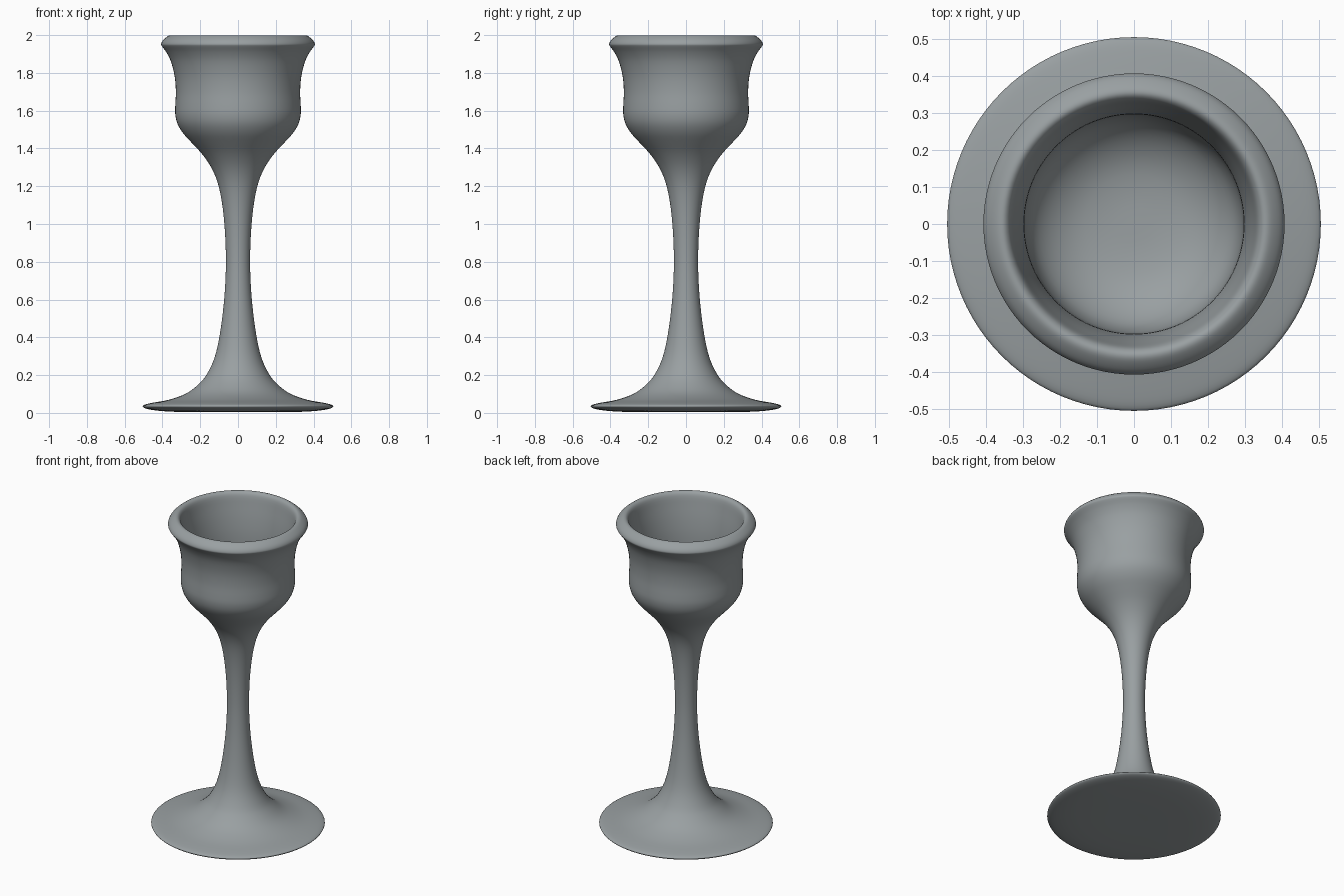
import bpy, bmesh, math
from mathutils import Vector

if "Cube" in bpy.data.objects:
    bpy.data.objects.remove(bpy.data.objects["Cube"])

SIDES = 96

# Profile (radius, height): underside, foot, stem, cup wall, rim, cup interior
profile = [
    (0, 0.004), (0.25, 0.004), (0.38, 0.008), (0.45, 0.015), (0.49, 0.024), (0.505, 0.035),
    (0.49, 0.045), (0.45, 0.054), (0.36, 0.071), (0.27, 0.105), (0.205, 0.155),
    (0.165, 0.205), (0.125, 0.29), (0.097, 0.41), (0.075, 0.58), (0.065, 0.74),
    (0.065, 0.87), (0.072, 1.0), (0.086, 1.12), (0.108, 1.22), (0.142, 1.30),
    (0.19, 1.37), (0.245, 1.43), (0.29, 1.48), (0.32, 1.53), (0.332, 1.58),
    (0.332, 1.63), (0.329, 1.70), (0.335, 1.78), (0.355, 1.86), (0.38, 1.91),
    (0.402, 1.94), (0.407, 1.953), (0.398, 1.972), (0.378, 1.99), (0.36, 1.999),
    (0.345, 1.995), (0.333, 1.975), (0.322, 1.92), (0.308, 1.84), (0.298, 1.75),
    (0.295, 1.65), (0.29, 1.59), (0.27, 1.53), (0.225, 1.48), (0.16, 1.445),
    (0.08, 1.43), (0, 1.428),
]


def smooth_path(points, steps=3):
    """Catmull-Rom curve through the profile points."""
    p = [Vector(q) for q in [points[0]] + points + [points[-1]]]
    out = []
    for a, b, c, d in zip(p, p[1:], p[2:], p[3:]):
        for i in range(steps):
            t = i / steps
            out.append(0.5 * (2 * b + (c - a) * t + (2 * a - 5 * b + 4 * c - d) * t * t
                              + (3 * b - a - 3 * c + d) * t ** 3))
    return out + [p[-1]]


# Goblet turned around the z axis
bm = bmesh.new()
verts = [bm.verts.new((max(r, 0), 0, z)) for r, z in smooth_path(profile)]
edges = [bm.edges.new(pair) for pair in zip(verts, verts[1:])]
bmesh.ops.spin(bm, geom=verts + edges, cent=(0, 0, 0), axis=(0, 0, 1),
               angle=2 * math.pi, steps=SIDES, use_duplicate=False)
bmesh.ops.remove_doubles(bm, verts=bm.verts[:], dist=0.0005)
bmesh.ops.recalc_face_normals(bm, faces=bm.faces[:])
for f in bm.faces:
    f.smooth = True
mesh = bpy.data.meshes.new("goblet")
bm.to_mesh(mesh)
bm.free()

goblet = bpy.data.objects.new("goblet", mesh)
bpy.context.collection.objects.link(goblet)

# Plain grey finish
grey = bpy.data.materials.new("blue grey")
grey.diffuse_color = (0.32, 0.35, 0.36, 1)
grey.use_nodes = True
grey.node_tree.nodes["Principled BSDF"].inputs["Base Color"].default_value = grey.diffuse_color
mesh.materials.append(grey)
